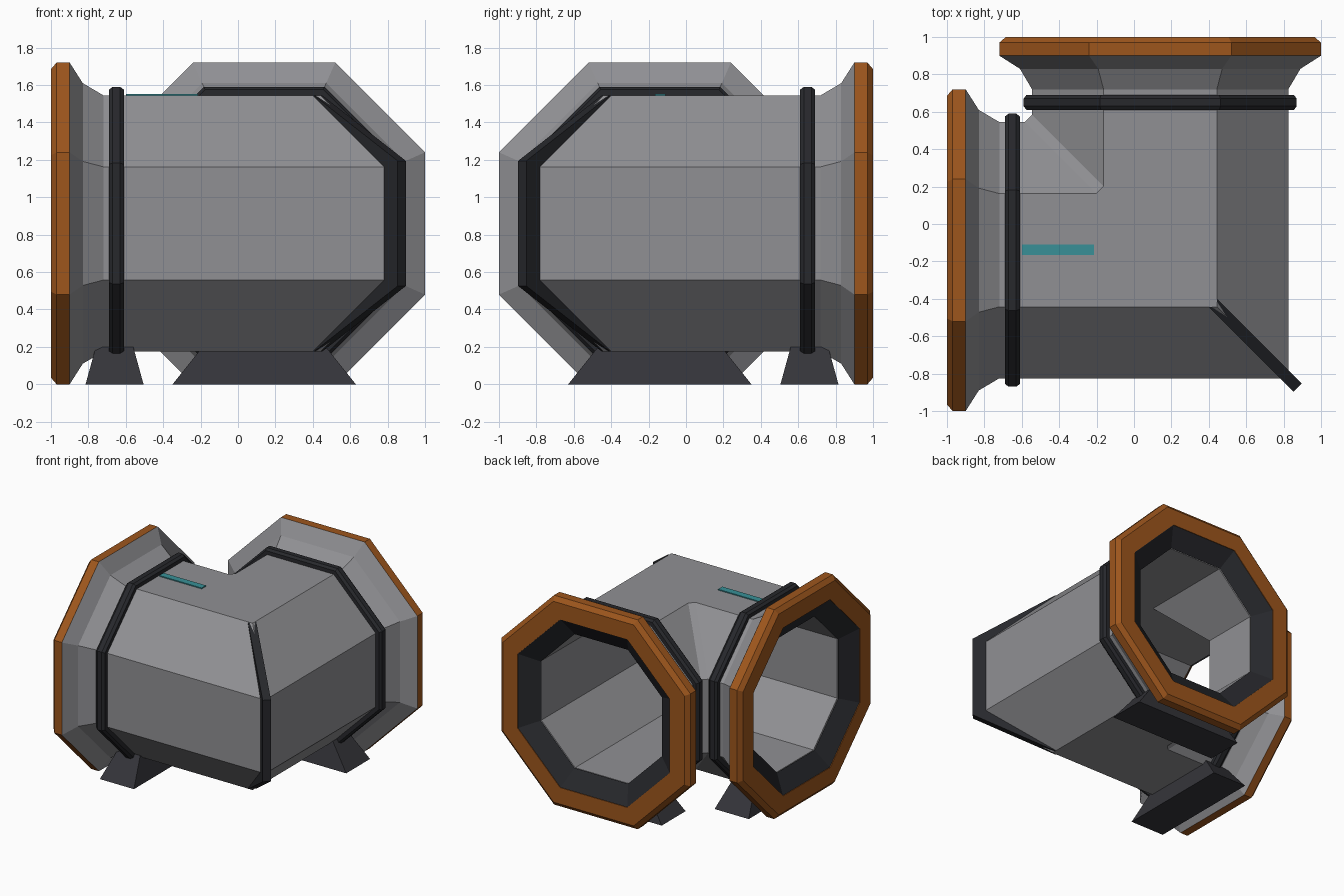
import bpy, bmesh

if "Cube" in bpy.data.objects:
    bpy.data.objects.remove(bpy.data.objects["Cube"])

C, ZC, K = 0.14, 0.86, 0.442   # axis offset, axis height, octagon flat ratio
BORE, DEPTH = 0.55, 0.90       # inner half-width, where the funnel meets the bore


def mat(name, rgb):
    m = bpy.data.materials.new(name)
    m.diffuse_color = (*rgb, 1)
    m.use_nodes = True
    m.node_tree.nodes["Principled BSDF"].inputs["Base Color"].default_value = m.diffuse_color
    return m


DARK = mat("dark_metal", (0.035, 0.035, 0.042))
BLACK = mat("black_rubber", (0.020, 0.021, 0.025))
ORANGE = mat("orange", (0.34, 0.093, 0.012))
TEAL = mat("teal", (0.04, 0.28, 0.31))
GREY = mat("grey_metal", (0.28, 0.28, 0.295))


def octagon(h):
    k = h * K
    return [(h, -k), (h, k), (k, h), (-k, h), (-h, k), (-h, -k), (-k, -h), (k, -h)]


def swap(p):                   # mirror between the left arm and the back arm
    return (-p[1], -p[0], p[2])


def ring(arm, t, h):           # octagon at distance t along an arm
    pts = [(-t, -C + u, ZC + v) for u, v in octagon(h)]
    return [swap(p) for p in pts] if arm else pts


def mitre(h, arm=0, cut=0.0):  # octagon in the corner plane, inner side trimmed
    pts = [(C - u - (cut if u > 0 else 0), -C + u, ZC + v) for u, v in octagon(h)]
    return [swap(p) for p in pts] if arm else pts


def finish(name, bm, material):
    bmesh.ops.remove_doubles(bm, verts=bm.verts, dist=1e-5)
    bmesh.ops.recalc_face_normals(bm, faces=bm.faces)
    me = bpy.data.meshes.new(name)
    bm.to_mesh(me)
    bm.free()
    ob = bpy.data.objects.new(name, me)
    bpy.context.collection.objects.link(ob)
    me.materials.append(material)
    return ob


def loft(name, rings, material, closed=True, caps=False):
    bm = bmesh.new()
    vs = [[bm.verts.new(p) for p in r] for r in rings]
    n = len(vs[0])
    for i in range(len(vs) if closed else len(vs) - 1):
        a, b = vs[i], vs[(i + 1) % len(vs)]
        for j in range(n):
            k = (j + 1) % n
            bm.faces.new((a[j], a[k], b[k], b[j]))
    if caps:
        bm.faces.new(vs[0])
        bm.faces.new(vs[-1])
    return finish(name, bm, material)


def rect(x0, x1, y0, y1, z):
    return [(x0, y0, z), (x1, y0, z), (x1, y1, z), (x0, y1, z)]


# Hollow elbow body with flared ends
outer = [(0.9, 0.69), (0.9, 0.86), (0.83, 0.75), (0.72, 0.685)]
inner = [(DEPTH - 0.01, BORE + 0.002)]
rings = [ring(0, *s) for s in outer]
rings += [mitre(0.685, 0, 0.04), mitre(0.685, 1, 0.04)]
rings += [ring(1, *s) for s in reversed(outer)]
rings += [ring(1, *s) for s in inner] + [mitre(BORE)] + [ring(0, *s) for s in inner]
loft("elbow_body", rings, GREY)

for arm, side in enumerate(("left", "back")):
    # Orange flange, dark funnel liner and clamp ring
    for part, prof, m in (
        ("flange", [(0.901, 0.69), (0.901, 0.86), (0.97, 0.86), (1, 0.825), (1, 0.69)], ORANGE),
        ("liner", [(0.995, 0.70), (0.995, 0.688), (DEPTH, BORE), (DEPTH, BORE + 0.012)], BLACK),
        ("clamp_ring", [(0.61, 0.65), (0.61, 0.715), (0.63, 0.73), (0.67, 0.73),
                        (0.69, 0.715), (0.69, 0.65)], BLACK),
    ):
        loft(f"{side}_{part}", [ring(arm, t, h) for t, h in prof], m)

    # Tapered foot under the arm
    foot = [rect(-0.66 - w, -0.66 + w, -C - l, -C + l, z)
            for w, l, z in ((0.155, 0.49, 0), (0.10, 0.33, 0.2))]
    if arm:
        foot = [[swap(p) for p in r] for r in foot]
    loft(f"{side}_foot", foot, DARK, closed=False, caps=True)

# Dark strip along the outer corner seam
path = [((0.25, 0.66), (0.288, 0.685)), ((0.65, 0.28), (0.735, 0.335))]
path += [tuple((d, -z) for d, z in pr) for pr in reversed(path)]
W = 0.022
sections = []
for (di, zi), (do, zo) in path:
    sections.append([(C + d + s * W, -C - d + s * W, ZC + z)
                     for d, z, s in ((di, zi, -1), (do, zo, -1), (do, zo, 1), (di, zi, 1))])
loft("corner_strip", sections, BLACK, closed=False, caps=True)

# Teal indicator on top
loft("indicator_strip", [rect(-0.6, -0.215, -0.165, -0.11, z) for z in (1.53, 1.553)],
     TEAL, closed=False, caps=True)
